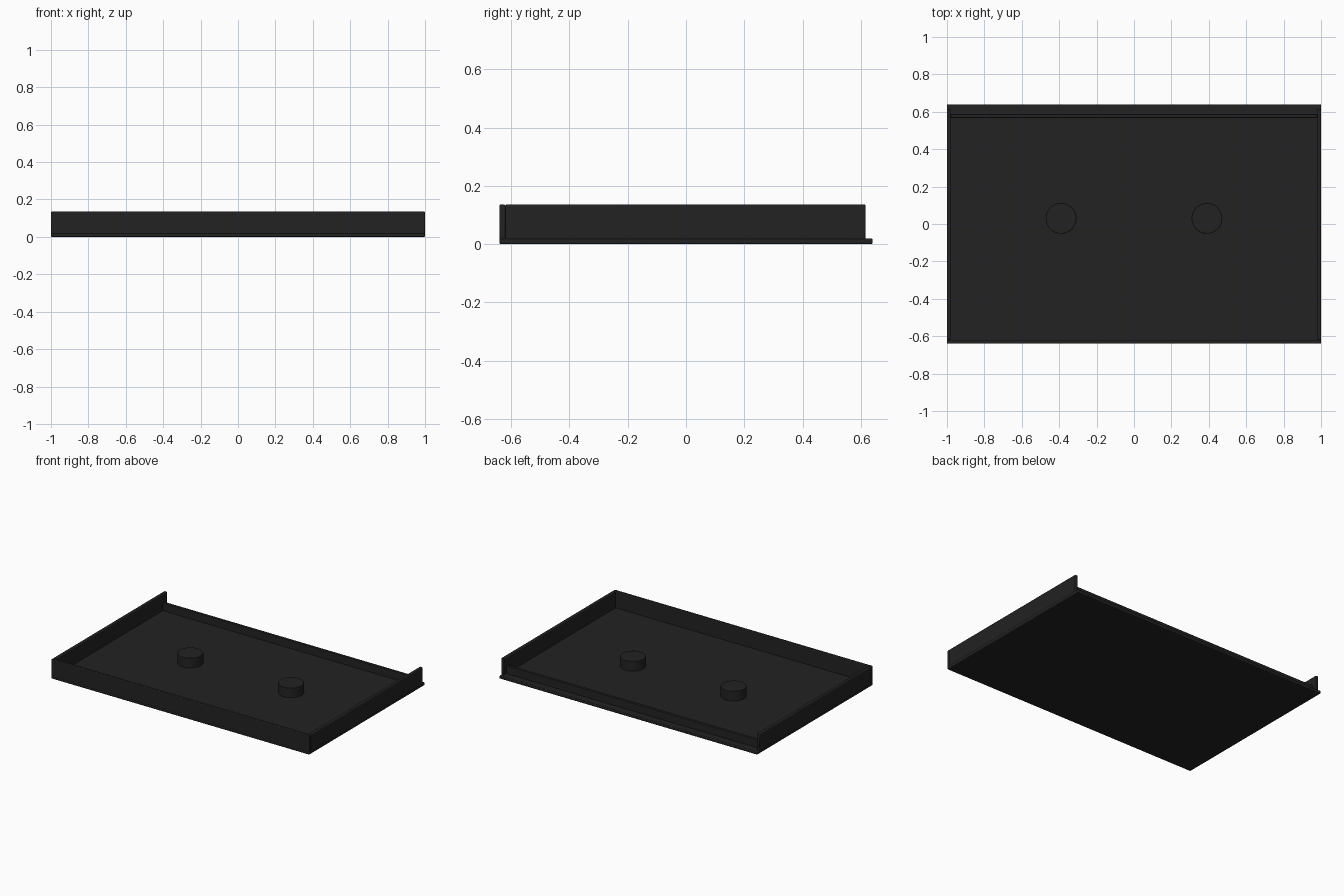
import bpy

cube = bpy.data.objects.get("Cube")
if cube:
    bpy.data.objects.remove(cube, do_unlink=True)

black = bpy.data.materials.new("matte_black")
black.use_nodes = True
black.diffuse_color = (0.016, 0.016, 0.016, 1)
black.node_tree.nodes["Principled BSDF"].inputs["Base Color"].default_value = black.diffuse_color


def finish(obj, name, bevel):
    """Name, colour, soften edges and smooth one part."""
    obj.name = name
    obj.data.materials.append(black)
    bpy.ops.object.transform_apply(location=False, rotation=False, scale=True)
    if bevel:
        mod = obj.modifiers.new("soft_edges", "BEVEL")
        mod.width = bevel
        mod.segments = 3
    bpy.ops.object.shade_smooth_by_angle()
    return obj


def box(name, low, high, bevel=0.005):
    """Bevelled box between two opposite corners."""
    centre = [(a + b) / 2 for a, b in zip(low, high)]
    bpy.ops.mesh.primitive_cube_add(size=1, location=centre)
    obj = bpy.context.object
    obj.scale = [b - a for a, b in zip(low, high)]
    return finish(obj, name, bevel)


WIDTH, DEPTH, WALL, HEIGHT = 1.0, 0.64, 0.02, 0.136

# Floor and front wall
box("base_plate", (-WIDTH, -DEPTH, 0), (WIDTH, DEPTH, WALL))
box("front_wall", (-WIDTH, -DEPTH, WALL - 0.005), (WIDTH, -DEPTH + WALL, HEIGHT))

# Low lip set in from the back edge
box("back_lip", (-WIDTH + WALL, 0.567, WALL - 0.005), (WIDTH - WALL, 0.587, 0.075), 0.003)

# Side walls and round pegs, one of each per side
for side, sign in (("left", 1), ("right", -1)):
    inner, outer = sorted((sign * (WIDTH - WALL), sign * WIDTH))
    box(side + "_wall", (inner, -DEPTH + WALL, WALL - 0.005), (outer, 0.616, HEIGHT))
    bpy.ops.mesh.primitive_cylinder_add(vertices=48, radius=0.082, depth=0.073,
                                        location=(sign * 0.39, 0.03, 0.0515))
    finish(bpy.context.object, side + "_peg", 0.003)
